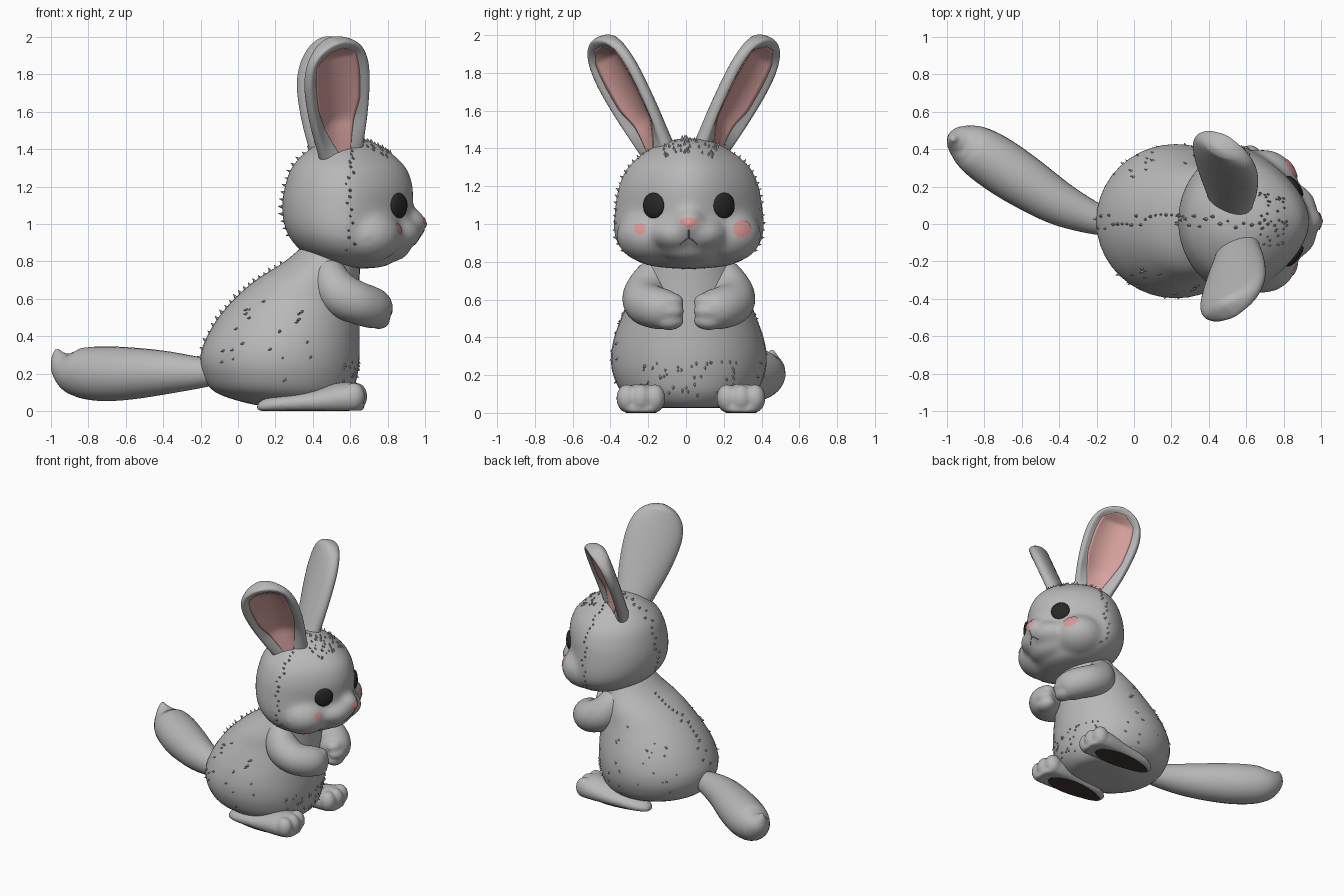
import bpy, bmesh, random
from math import sin, cos, pi, sqrt
from mathutils import Vector, Matrix
from mathutils.bvhtree import BVHTree

if "Cube" in bpy.data.objects:
    bpy.data.objects.remove(bpy.data.objects["Cube"])
random.seed(4)
MID = 0.015  # symmetry plane in y
SIDES = ((1, "left"), (-1, "right"))


def material(name, rgb):
    m = bpy.data.materials.new(name)
    m.use_nodes = True
    m.diffuse_color = (*rgb, 1)
    b = m.node_tree.nodes["Principled BSDF"]
    b.inputs["Base Color"].default_value = (*rgb, 1)
    b.inputs["Roughness"].default_value = 0.8
    return m


FUR = material("grey fur", (0.485, 0.48, 0.48))
EAR_PINK = material("ear pink", (0.68, 0.36, 0.34))
BLUSH = material("blush pink", (0.70, 0.31, 0.29))
BLACK = material("eye black", (0.02, 0.02, 0.02))
SOLE = material("sole brown", (0.055, 0.037, 0.037))
MOUTH = material("mouth grey", (0.27, 0.26, 0.26))


def finish(name, bm, mat, smooth=True):
    me = bpy.data.meshes.new(name)
    bmesh.ops.recalc_face_normals(bm, faces=bm.faces)
    for f in bm.faces:
        f.smooth = smooth
    bm.to_mesh(me)
    bm.free()
    me.materials.append(mat)
    ob = bpy.data.objects.new(name, me)
    bpy.context.collection.objects.link(ob)
    return ob


def dense(rows, n=5):
    """Catmull-Rom interpolation of tuples."""
    out = []
    for i in range(len(rows) - 1):
        p = [rows[max(i - 1, 0)], rows[i], rows[i + 1], rows[min(i + 2, len(rows) - 1)]]
        for k in range(n):
            t = k / n
            out.append(tuple(0.5 * (2 * b + (c - a) * t + (2 * a - 5 * b + 4 * c - d) * t * t
                             + (3 * b - a - 3 * c + d) * t ** 3) for a, b, c, d in zip(*p)))
    return out + [tuple(rows[-1])]


def loft(bm, rings):
    vs = [[bm.verts.new(p) for p in r] for r in rings]
    for a, b in zip(vs, vs[1:]):
        for j in range(len(a)):
            k = (j + 1) % len(a)
            bm.faces.new((a[j], a[k], b[k], b[j]))
    bm.faces.new(vs[0])
    bm.faces.new(vs[-1])


def stack(bm, rows, pinch=0, n=40):
    """Rows of z, back x, front x, half width; pinch narrows the front."""
    loft(bm, [[((a + b) / 2 + (b - a) / 2 * cos(2 * pi * j / n),
                MID + w * sin(2 * pi * j / n) * (1 - pinch * max(0, cos(2 * pi * j / n))), z)
               for j in range(n)] for z, a, b, w in dense(rows)])


def tube(bm, rows, n=24, steps=5):
    """Rows of x, y, z, radius."""
    pts = dense(rows, steps)
    c = [Vector(p[:3]) for p in pts]
    side, rings = Vector((0.3, 0.5, 0.8)), []
    for i, p in enumerate(pts):
        t = (c[min(i + 1, len(c) - 1)] - c[max(i - 1, 0)]).normalized()
        side = (side - t * side.dot(t)).normalized()
        up = t.cross(side)
        r = max(p[3], 0.001)
        rings.append([c[i] + (side * cos(2 * pi * j / n) + up * sin(2 * pi * j / n)) * r for j in range(n)])
    loft(bm, rings)


def ball(bm, center, radii, rot=Matrix()):
    bmesh.ops.create_uvsphere(bm, u_segments=28, v_segments=18, radius=1,
                              matrix=Matrix.Translation(center) @ rot @ Matrix.Diagonal((*radii, 1)))


def blend(name, bm, voxel, rounds):
    """Fuse overlapping lumps into one soft skin."""
    ob = finish(name, bm, FUR)
    r = ob.modifiers.new("fuse", 'REMESH')
    r.mode, r.voxel_size, r.use_smooth_shade = 'VOXEL', voxel, True
    s = ob.modifiers.new("soften", 'SMOOTH')
    s.factor, s.iterations = 0.5, rounds
    dg = bpy.context.evaluated_depsgraph_get()
    me = bpy.data.meshes.new_from_object(ob.evaluated_get(dg))
    ob.modifiers.clear()
    ob.data = me
    me.name = name
    if not me.materials:
        me.materials.append(FUR)
    return ob


def tree(ob):
    return BVHTree.FromPolygons([v.co for v in ob.data.vertices], [p.vertices for p in ob.data.polygons])


# Body
bm = bmesh.new()
stack(bm, [(0.025, 0.22, 0.42, 0.08), (0.035, 0.08, 0.54, 0.22), (0.1, -0.12, 0.61, 0.345),
           (0.2, -0.19, 0.64, 0.4), (0.3, -0.2, 0.65, 0.412), (0.4, -0.165, 0.65, 0.395),
           (0.5, -0.105, 0.65, 0.36), (0.6, -0.02, 0.65, 0.32), (0.7, 0.095, 0.65, 0.285),
           (0.8, 0.25, 0.65, 0.235), (0.9, 0.37, 0.62, 0.18), (0.94, 0.45, 0.55, 0.05)])
body = finish("body", bm, FUR)

# Head with cheeks and muzzle
bm = bmesh.new()
stack(bm, [(0.762, 0.62, 0.70, 0.04), (0.774, 0.5, 0.79, 0.18), (0.8, 0.43, 0.83, 0.27),
           (0.85, 0.345, 0.87, 0.345), (0.92, 0.28, 0.9, 0.39), (1.0, 0.245, 0.925, 0.4),
           (1.1, 0.235, 0.935, 0.39), (1.2, 0.25, 0.935, 0.372), (1.3, 0.285, 0.9, 0.325),
           (1.38, 0.355, 0.82, 0.235), (1.435, 0.44, 0.73, 0.13), (1.455, 0.55, 0.63, 0.03)], 0.28)
ball(bm, (0.865, MID, 1.0), (0.145, 0.1, 0.1))
ball(bm, (0.80, MID, 0.88), (0.125, 0.17, 0.085))
for s, _ in SIDES:
    ball(bm, (0.825, MID + s * 0.06, 0.95), (0.155, 0.15, 0.1))
    ball(bm, (0.69, MID + s * 0.195, 0.94), (0.19, 0.19, 0.15))
head = blend("head", bm, 0.016, 18)
head_tree = tree(head)


def on_face(y, z):
    p, nrm, _, _ = head_tree.ray_cast(Vector((2, y, z)), Vector((-1, 0, 0)))
    return p, nrm


def patch(name, y, z, ry, rz, taper, mat):
    """Thin painted plate that follows the face."""
    bm = bmesh.new()
    rings = []
    for i in range(1, 7):
        ring = []
        for j in range(28):
            a = 2 * pi * j / 28
            p, nrm = on_face(y + ry * i / 6 * cos(a) * (1 + taper * sin(a)), z + rz * i / 6 * sin(a))
            ring.append(p + nrm * 0.005)
        rings.append(ring)
    loft(bm, rings)
    bm.faces.ensure_lookup_table()
    bm.faces.remove(bm.faces[-1])
    ob = finish(name, bm, mat)
    if sum(p.normal.x for p in ob.data.polygons) < 0:
        ob.data.flip_normals()


# Face
patch("nose", MID, 1.005, 0.042, 0.027, 0.45, BLUSH)
for s, side in SIDES:
    p, nrm = on_face(MID + s * 0.187, 1.098)
    bm = bmesh.new()
    ball(bm, p, (0.068, 0.068, 0.024), nrm.to_track_quat('Z', 'Y').to_matrix().to_4x4())
    finish(side + "_eye", bm, BLACK)
    r = 0.039 + s * 0.008
    patch(side + "_blush", 0.027 + s * 0.268, 0.973, r, r * 0.95, 0, BLUSH)
bm = bmesh.new()
for line in (((0, 0.972), (0, 0.95), (0, 0.925)),
             ((-0.045, 0.89), (-0.025, 0.91), (0, 0.925), (0.025, 0.91), (0.045, 0.89))):
    tube(bm, [(*on_face(MID + y, z)[0], 0.0035) for y, z in line], 6, 3)
finish("mouth", bm, MOUTH)

# Ears: a dished shell with a pink lining that follows the dish
EAR = [(0, 0.12), (0.15, 0.142), (0.35, 0.174), (0.55, 0.195), (0.72, 0.198), (0.85, 0.174),
       (0.93, 0.13), (0.98, 0.072), (1, 0.01)]


def dish(t, w, u):
    thick = 0.065 * sqrt(min(1, w / 0.12))
    dip = 0.1 * max(0, min(1, (t - 0.03) / 0.3, (1 - t) / 0.16))
    return thick * sqrt(max(0, 1 - u * u)) - dip * max(0, 1 - (u / 0.88) ** 2)


for s, side in SIDES:
    axis = Vector((-0.05, 0.47 * s, 0.88)).normalized()
    wide = Vector((0.87, -0.46 * s, 0.29))
    wide = (wide - axis * wide.dot(axis)).normalized()
    out = axis.cross(wide) * s
    if out.x < 0:
        out.negate()
    base = Vector((0.535 - s * 0.02, -0.012 + s * 0.108, 1.325))
    shell, liner = [], []
    for t, w in dense(EAR, 6):
        c = base + axis * 0.75 * t
        ring = []
        for j in range(48):
            u, v = cos(2 * pi * j / 48), sin(2 * pi * j / 48)
            h = dish(t, w, u) if v > 0 else 0.08 * sqrt(min(1, w / 0.12)) * v
            ring.append(c + wide * w * u + out * h)
        shell.append(ring)
        if 0.06 < t < 0.94:
            f = 0.68 * min(1, sqrt((t - 0.055) / 0.42), sqrt((0.945 - t) / 0.1))
            us = [f * (k / 8 - 1) for k in range(17)]
            liner.append([c + wide * w * u + out * (dish(t, w, u) + 0.004) for u in us]
                         + [c + wide * w * u + out * (dish(t, w, u) - 0.004) for u in reversed(us)])
    for name, rings, mat in (("_ear", shell, FUR), ("_ear_lining", liner, EAR_PINK)):
        bm = bmesh.new()
        loft(bm, rings)
        finish(side + name, bm, mat)

# Arms with paws, feet with toes and soles
FOOT = [(0.1, 0.03, 0.02), (0.13, 0.06, 0.055), (0.22, 0.085, 0.09), (0.4, 0.115, 0.11),
        (0.53, 0.15, 0.125), (0.61, 0.152, 0.122), (0.65, 0.12, 0.1), (0.672, 0.05, 0.05)]
for s, side in SIDES:
    bm = bmesh.new()
    tube(bm, [(x, MID + s * y, z, r) for x, y, z, r in
              ((0.47, 0.12, 0.81, 0.02), (0.48, 0.14, 0.77, 0.08), (0.495, 0.195, 0.7, 0.105),
               (0.545, 0.228, 0.625, 0.12), (0.63, 0.23, 0.582, 0.115), (0.7, 0.18, 0.558, 0.112),
               (0.73, 0.12, 0.545, 0.105), (0.748, 0.075, 0.53, 0.075), (0.755, 0.045, 0.515, 0.02))])
    for k in (-1, 0, 1):
        ball(bm, (0.753 + 0.015 * (1 - abs(k)), MID + s * 0.105, 0.538 + k * 0.05), (0.06, 0.08, 0.05))
    blend(side + "_arm", bm, 0.011, 8)

    bm = bmesh.new()
    y0 = 0.026 + s * 0.265
    loft(bm, [[(x, y0 + w * cos(pi * j / 14), max(0.002, h * 0.42 + h * 0.58 * sin(pi * j / 14)))
               for j in range(28)] for x, h, w in dense(FOOT)])
    for k in (-1, 0, 1):
        ball(bm, (0.62 + 0.012 * (1 - abs(k)), y0 + k * 0.074, 0.078), (0.06, 0.056, 0.074))
    blend(side + "_foot", bm, 0.011, 5)
    bm = bmesh.new()
    loft(bm, [[(0.36 + 0.235 * cos(pi * j / 16), y0 + (0.08 + 0.018 * cos(pi * j / 16)) * sin(pi * j / 16), z)
               for j in range(32)] for z in (0, 0.006)])
    finish(side + "_sole", bm, SOLE, False)

# Tail
bm = bmesh.new()
tube(bm, [(-0.08, 0.0, 0.21, 0.06), (-0.2, 0.025, 0.205, 0.083), (-0.4, 0.11, 0.205, 0.118),
          (-0.6, 0.235, 0.2, 0.142), (-0.75, 0.335, 0.2, 0.145), (-0.86, 0.405, 0.21, 0.128),
          (-0.925, 0.44, 0.245, 0.09), (-0.958, 0.452, 0.29, 0.045), (-0.968, 0.455, 0.33, 0.01)])
finish("tail", bm, FUR)

# Fur tufts: low spikes along ridges and in scattered patches
bm = bmesh.new()
u = random.uniform


def tuft(bvh, origin, direction, lean, scale=1.0):
    p, nrm, _, _ = bvh.ray_cast(Vector(origin), Vector(direction).normalized())
    if nrm.dot(Vector(direction)) < 0:
        nrm = -nrm
    d = (nrm + Vector(lean)).normalized()
    size = u(0.6, 1.1) * scale
    m = Matrix.Translation(p + d * 0.002) @ d.to_track_quat('Z', 'Y').to_matrix().to_4x4()
    bmesh.ops.create_cone(bm, cap_ends=True, segments=6, radius1=0.016 * size, radius2=0.001,
                          depth=0.04 * size, matrix=m)


body_tree = tree(body)
for i in range(22):
    a = i / 21
    tuft(head_tree, (0.56, MID, 1.1), (-cos(a * 2.5 - 0.5), u(-0.1, 0.1), sin(a * 2.5 - 0.5)), (-0.5, 0, 0.2))
    tuft(body_tree, (0.3, MID, 0.4), (-cos(a * 1.9 - 0.5), u(-0.1, 0.1), sin(a * 1.9 - 0.5)), (-0.3, 0, 0.6))
    for s in (-1, 1):
        tuft(head_tree, (0.6, MID, 1.1), (u(-0.06, 0.06), s * cos(a * 1.9 - 0.6), sin(a * 1.9 - 0.6)),
             (-0.5, s * 0.2, 0.4), 0.8)
        tuft(body_tree, (0.25, MID, 0.35), (u(-1, 0.3), s * u(0.6, 1), u(-0.4, 0.7)), (-0.7, 0, -0.5), 0.7)
        tuft(head_tree, (0.6, MID, 1.1), (u(0.2, 0.8), s * u(0, 0.5), 1), (-0.6, 0, 0.3), 0.7)
        tuft(body_tree, (0.3, MID, 0.3), (1, s * u(0, 1), u(-0.7, -0.1)), (0, 0, -0.8), 0.65)
finish("fur_tufts", bm, FUR)
